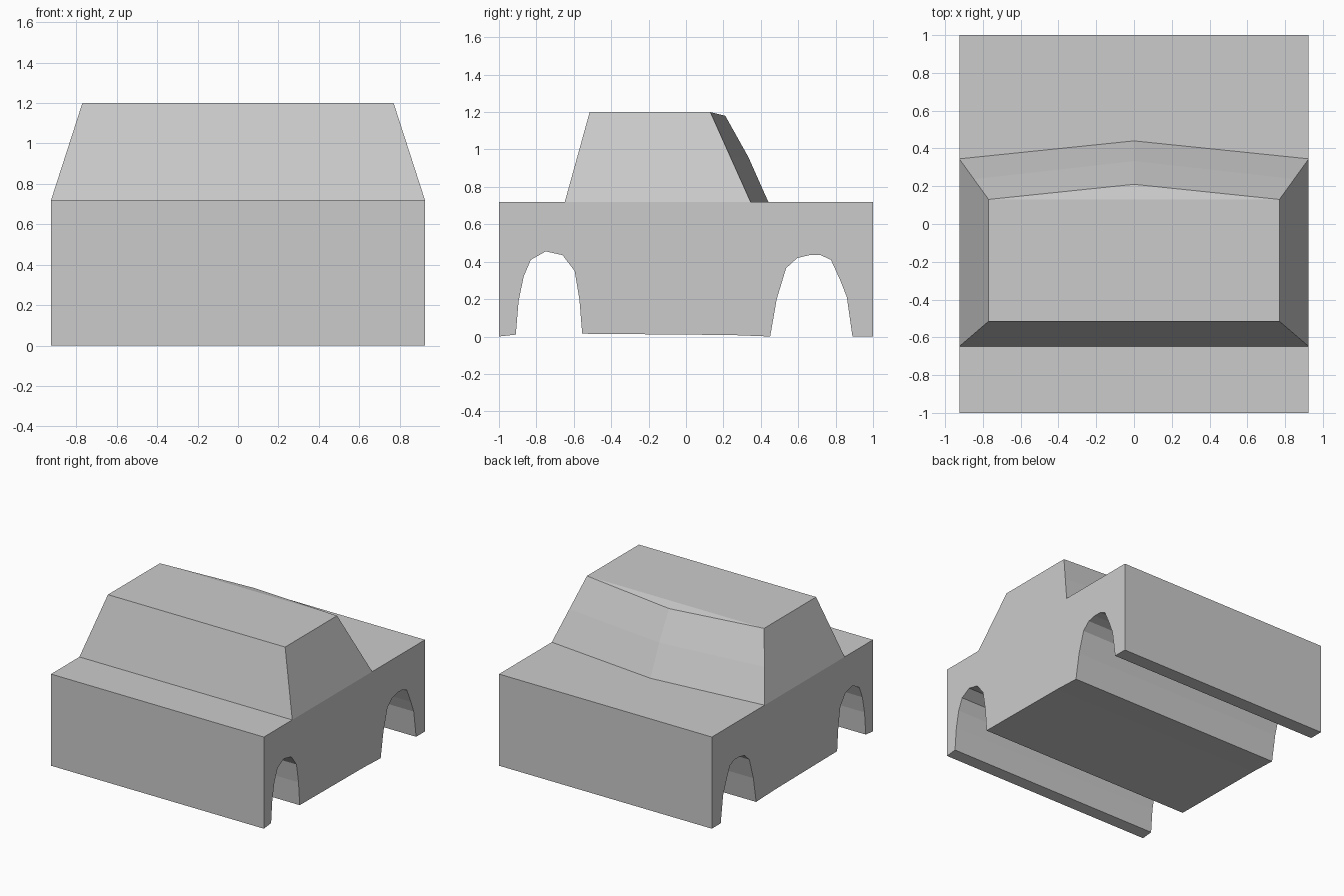
import bpy
import bmesh

cube = bpy.data.objects.get("Cube")
if cube:
    bpy.data.objects.remove(cube, do_unlink=True)

grey = bpy.data.materials.new("light grey")
colour = (0.6, 0.6, 0.6, 1)
grey.diffuse_color = colour
grey.use_nodes = True
grey.node_tree.nodes["Principled BSDF"].inputs["Base Color"].default_value = colour

HALF = 0.925    # half width of the body
ROOF_HALF = 0.77
WAIST = 0.72    # height of bonnet and rear deck
ROOF = 1.2


def finish(name, bm):
    """Weld, orient and link a part."""
    bmesh.ops.remove_doubles(bm, verts=bm.verts, dist=0.0005)
    bmesh.ops.recalc_face_normals(bm, faces=bm.faces)
    mesh = bpy.data.meshes.new(name)
    bm.to_mesh(mesh)
    bm.free()
    mesh.materials.append(grey)
    bpy.context.collection.objects.link(bpy.data.objects.new(name, mesh))


def face(bm, points):
    return bm.faces.new([bm.verts.new(p) for p in points])


# Lower body: side outline with two wheel arches that run right through
front_arch = [(-0.91, 0.01), (-0.895, 0.19), (-0.868, 0.32), (-0.83, 0.41),
              (-0.75, 0.455), (-0.66, 0.435), (-0.595, 0.35), (-0.57, 0.2),
              (-0.555, 0.015)]
rear_arch = [(0.45, 0), (0.485, 0.2), (0.535, 0.365), (0.595, 0.42),
             (0.66, 0.435), (0.72, 0.435), (0.775, 0.41), (0.825, 0.3),
             (0.86, 0.21), (0.89, 0)]
outline = ([(-1, WAIST), (-1, 0)] + front_arch + [(0.24, 0.008)] + rear_arch
           + [(1, 0), (1, WAIST)])

body = bmesh.new()
for side in (-HALF, HALF):
    face(body, [(side, y, z) for y, z in outline + [(0.345, WAIST), (-0.648, WAIST)]])
for (y0, z0), (y1, z1) in zip(outline, outline[1:]):
    face(body, [(-HALF, y0, z0), (HALF, y0, z0), (HALF, y1, z1), (-HALF, y1, z1)])
# Bonnet, and rear deck that meets the bowed rear window
face(body, [(-HALF, -1, WAIST), (HALF, -1, WAIST),
            (HALF, -0.648, WAIST), (-HALF, -0.648, WAIST)])
face(body, [(-HALF, 1, WAIST), (-HALF, 0.345, WAIST), (0, 0.44, WAIST),
            (HALF, 0.345, WAIST), (HALF, 1, WAIST)])
finish("lower_body", body)

# Cabin: rear window rows, each (half width, side y, side z, middle y, middle z)
rows = [(HALF, 0.345, WAIST, 0.44, WAIST),
        (0.8475, 0.2375, 0.96, 0.333, 0.96),
        (ROOF_HALF, 0.13, ROOF, 0.21, 1.18)]
cabin = bmesh.new()
for s in (-1, 1):
    for (w0, y0, z0, m0, h0), (w1, y1, z1, m1, h1) in zip(rows, rows[1:]):
        face(cabin, [(s * w0, y0, z0), (0, m0, h0), (0, m1, h1), (s * w1, y1, z1)])
    # Sloping side
    face(cabin, [(s * HALF, -0.648, WAIST)]
         + [(s * w, y, z) for w, y, z, _, _ in rows]
         + [(s * ROOF_HALF, -0.515, ROOF)])
# Windscreen, roof and the roof's dipped rear lip
face(cabin, [(-HALF, -0.648, WAIST), (HALF, -0.648, WAIST),
             (ROOF_HALF, -0.515, ROOF), (-ROOF_HALF, -0.515, ROOF)])
face(cabin, [(-ROOF_HALF, -0.515, ROOF), (ROOF_HALF, -0.515, ROOF),
             (ROOF_HALF, 0.13, ROOF), (-ROOF_HALF, 0.13, ROOF)])
face(cabin, [(-ROOF_HALF, 0.13, ROOF), (ROOF_HALF, 0.13, ROOF), (0, 0.21, 1.18)])
finish("cabin", cabin)
